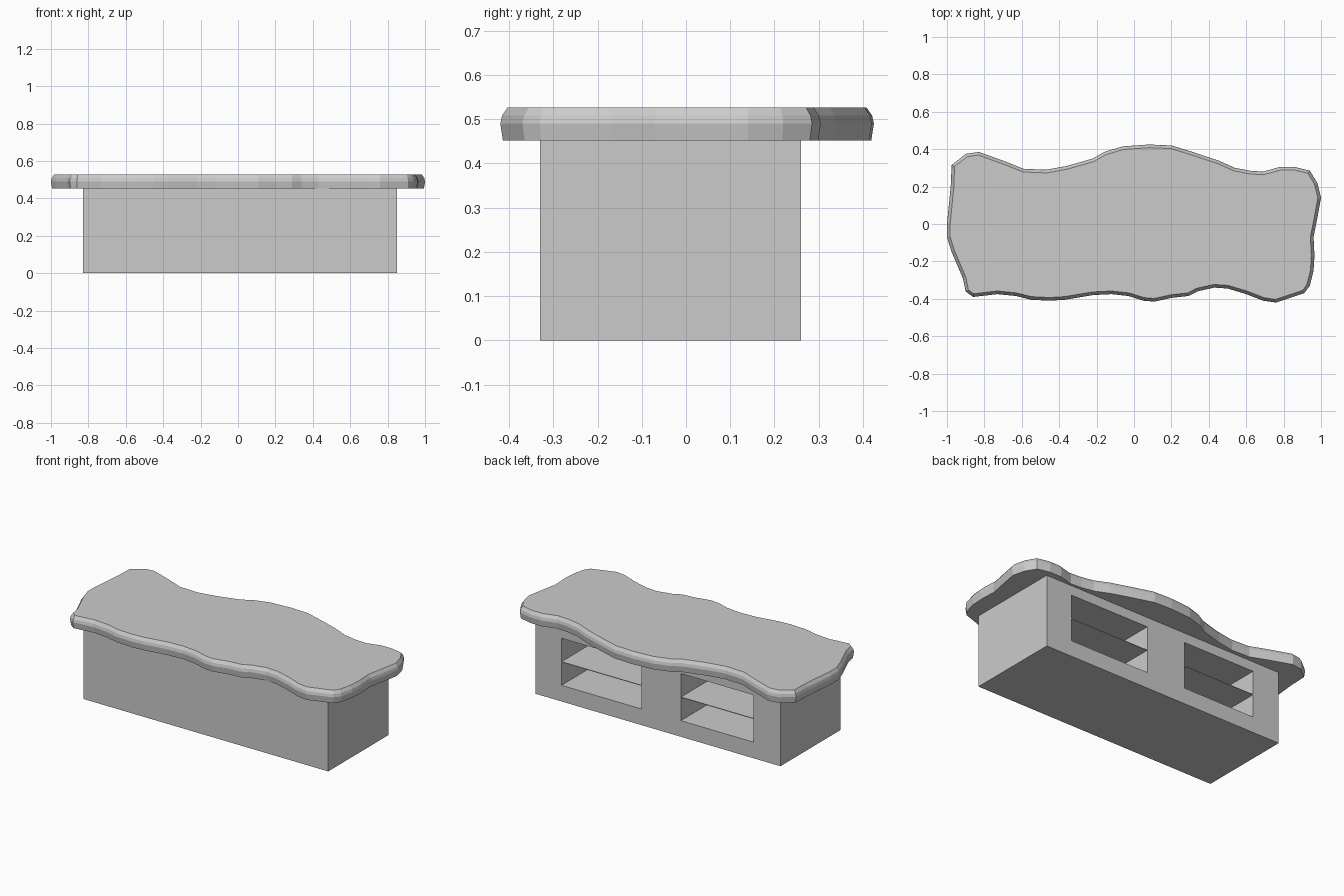
import bpy, bmesh
from mathutils import Vector

if "Cube" in bpy.data.objects:
    bpy.data.objects.remove(bpy.data.objects["Cube"])


def make_object(name, bm):
    bmesh.ops.recalc_face_normals(bm, faces=bm.faces)
    mesh = bpy.data.meshes.new(name)
    bm.to_mesh(mesh)
    bm.free()
    obj = bpy.data.objects.new(name, mesh)
    bpy.context.collection.objects.link(obj)
    return obj


def box(name, x, y, z):
    bm = bmesh.new()
    bmesh.ops.create_cube(bm, size=1)
    for v in bm.verts:
        v.co = [lo + (c + 0.5) * (hi - lo) for c, (lo, hi) in zip(v.co, (x, y, z))]
    return make_object(name, bm)


# Wavy countertop outline, counter-clockwise from the front left corner
outline = [
    (-.86, -.39), (-.73, -.375), (-.63, -.385), (-.55, -.405), (-.45, -.41),
    (-.37, -.405), (-.22, -.38), (-.12, -.375), (-.03, -.385), (.05, -.41),
    (.11, -.415), (.20, -.395), (.29, -.385), (.34, -.36), (.43, -.34),
    (.50, -.345), (.60, -.375), (.69, -.41), (.76, -.42), (.91, -.37),
    (.94, -.33), (.96, -.25), (.965, -.17), (.96, -.07), (.98, .03),
    (1.0, .14), (.98, .22), (.94, .285), (.86, .305), (.78, .305),
    (.69, .28), (.62, .285), (.54, .30), (.45, .34), (.33, .38),
    (.20, .42), (.08, .425), (-.06, .415), (-.16, .385), (-.22, .35),
    (-.36, .31), (-.47, .29), (-.59, .295), (-.69, .335), (-.83, .385),
    (-.90, .375), (-.975, .315), (-.98, .20), (-1.0, 0), (-1.0, -.07),
    (-.975, -.15), (-.915, -.29), (-.90, -.36)]
pts = [Vector(p) for p in outline]
n = len(pts)


def inset_ring(bm, z, inset):
    ring = []
    for i, p in enumerate(pts):
        t = (pts[(i + 1) % n] - pts[i - 1]).normalized()
        q = p + Vector((-t.y, t.x)) * inset
        ring.append(bm.verts.new((q.x, q.y, z)))
    return ring


# Countertop: rounded edge built from stacked rings
bm = bmesh.new()
rings = [inset_ring(bm, z, d) for z, d in
         ((.452, .006), (.49, 0), (.508, .004), (.527, .017))]
for a, b in zip(rings, rings[1:]):
    for i in range(n):
        j = (i + 1) % n
        bm.faces.new((a[i], a[j], b[j], b[i]))
bm.faces.new(rings[0][::-1])
bm.faces.new(rings[-1])
make_object("countertop", bm)

# Cabinet body with two open compartments at the back, each with a thin shelf
body = box("cabinet_body", (-.83, .85), (-.33, .26), (0, .455))
for side, x in (("left", (-.645, -.147)), ("right", (.122, .672))):
    cutter = box(side + "_opening_cutter", x, (-.27, .4), (.10, .392))
    cutter.hide_render = True
    cutter.hide_viewport = True
    cutter.display_type = 'WIRE'
    cut = body.modifiers.new(side + "_opening", 'BOOLEAN')
    cut.operation = 'DIFFERENCE'
    cut.solver = 'EXACT'
    cut.object = cutter
    box(side + "_shelf", x, (-.27, .258), (.242, .246))
